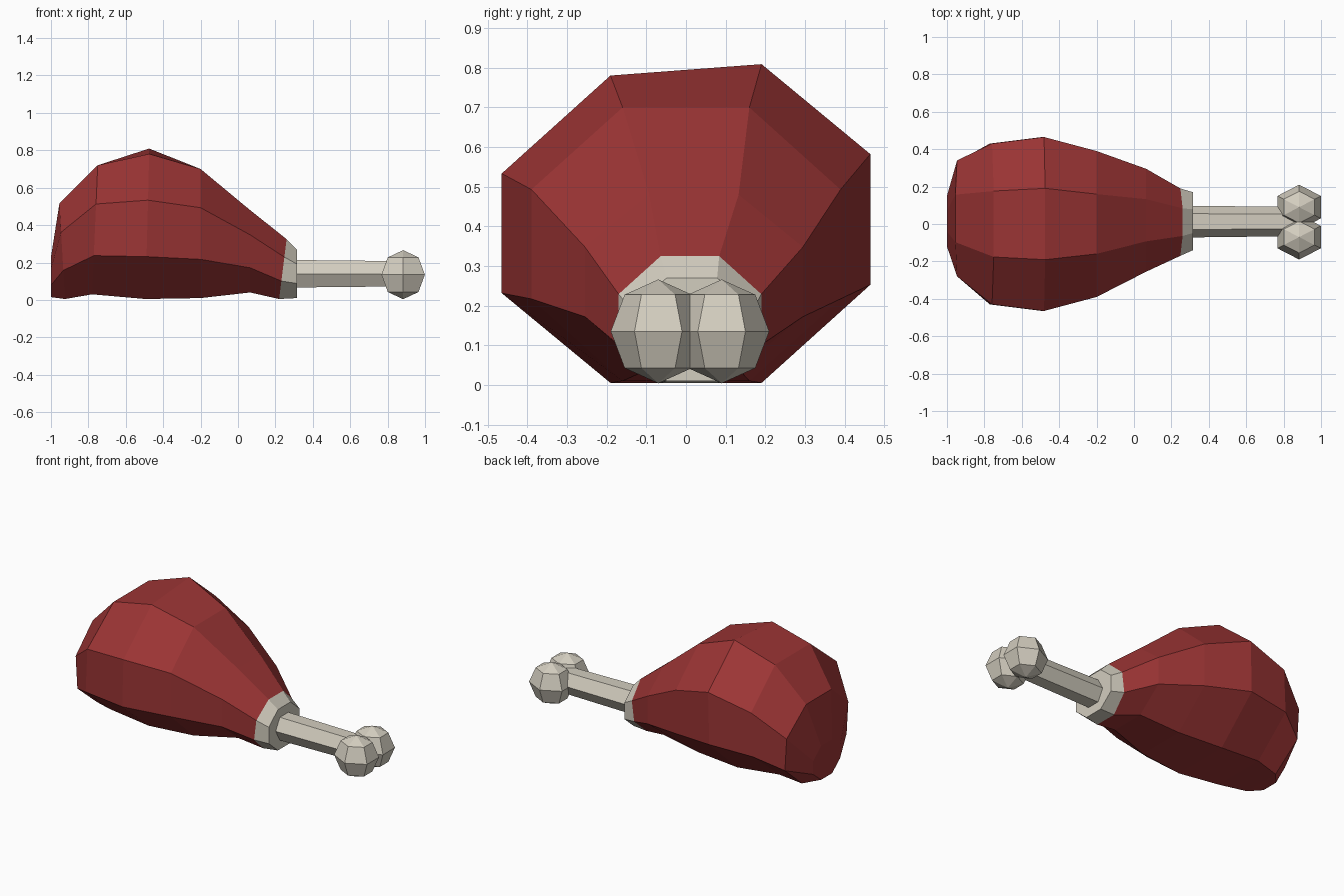
import bpy, bmesh
from math import cos, sin, pi

cube = bpy.data.objects.get("Cube")
if cube:
    bpy.data.objects.remove(cube)


def material(name, rgb):
    m = bpy.data.materials.new(name)
    m.use_nodes = True
    m.diffuse_color = (*rgb, 1)
    m.node_tree.nodes["Principled BSDF"].inputs["Base Color"].default_value = (*rgb, 1)
    return m


RED = material("roast red", (0.33, 0.035, 0.035))
BONE = material("bone ivory", (0.65, 0.61, 0.52))


def loft(name, rings, mat):
    """Skin a list of equal-sized point rings and cap both ends."""
    bm = bmesh.new()
    loops = [[bm.verts.new(p) for p in ring] for ring in rings]
    for a, b in zip(loops, loops[1:]):
        for i in range(len(a)):
            j = (i + 1) % len(a)
            bm.faces.new((a[i], a[j], b[j], b[i]))
    bm.faces.new(loops[0])
    bm.faces.new(loops[-1])
    bmesh.ops.recalc_face_normals(bm, faces=bm.faces)
    mesh = bpy.data.meshes.new(name)
    bm.to_mesh(mesh)
    bm.free()
    mesh.materials.append(mat)
    obj = bpy.data.objects.new(name, mesh)
    bpy.context.collection.objects.link(obj)
    return obj


# Octagon outline as (share of half width, share of height)
OCTAGON = [(-.41, 0), (.41, 0), (1, .3), (1, .7), (.41, 1), (-.41, 1), (-1, .7), (-1, .3)]


def octagon(x, cy, half, bottom, top, lean=0, skew=0):
    return [(x + lean * (v - .5), cy + half * u,
             bottom + (top - bottom) * v + skew * u * v) for u, v in OCTAGON]


# Meat: x, centre y, half width, bottom, top, lean, skew
collar_start = octagon(.24, .01, .18, .005, .325, .04)
meat = [
    octagon(-1, .015, .135, .015, .23),
    octagon(-.94, .03, .31, .005, .515, -.03),
    octagon(-.765, 0, .43, .03, .72, .03),
    octagon(-.485, 0, .465, .005, .795, .02, .035),
    octagon(-.2, 0, .39, .01, .7),
    octagon(.065, .02, .275, .04, .48),
    collar_start,
]
loft("meat", meat, RED)

# Pale collar where the bone comes out
loft("collar", [collar_start, octagon(.315, .015, .155, .01, .27)], BONE)


# Six-sided bone shaft
def hexagon(x, r):
    return [(x, .013 + r * cos(k * pi / 3), .14 + r * sin(k * pi / 3)) for k in range(6)]


loft("bone_shaft", [hexagon(.28, .085), hexagon(.87, .078)], BONE)

# Two knuckles at the bone end
for name, y in (("front_knuckle", -.07), ("back_knuckle", .09)):
    bpy.ops.mesh.primitive_uv_sphere_add(segments=6, ring_count=4, radius=1, location=(.883, y, .135))
    knob = bpy.context.object
    knob.name = name
    # Put the hexagon corners on the y axis whichever way the sphere starts
    if any(abs(v.co.x) > .99 for v in knob.data.vertices):
        knob.rotation_euler.z = pi / 2
        knob.scale = (.12, .134, .131)
    else:
        knob.scale = (.134, .12, .131)
    knob.data.materials.append(BONE)
